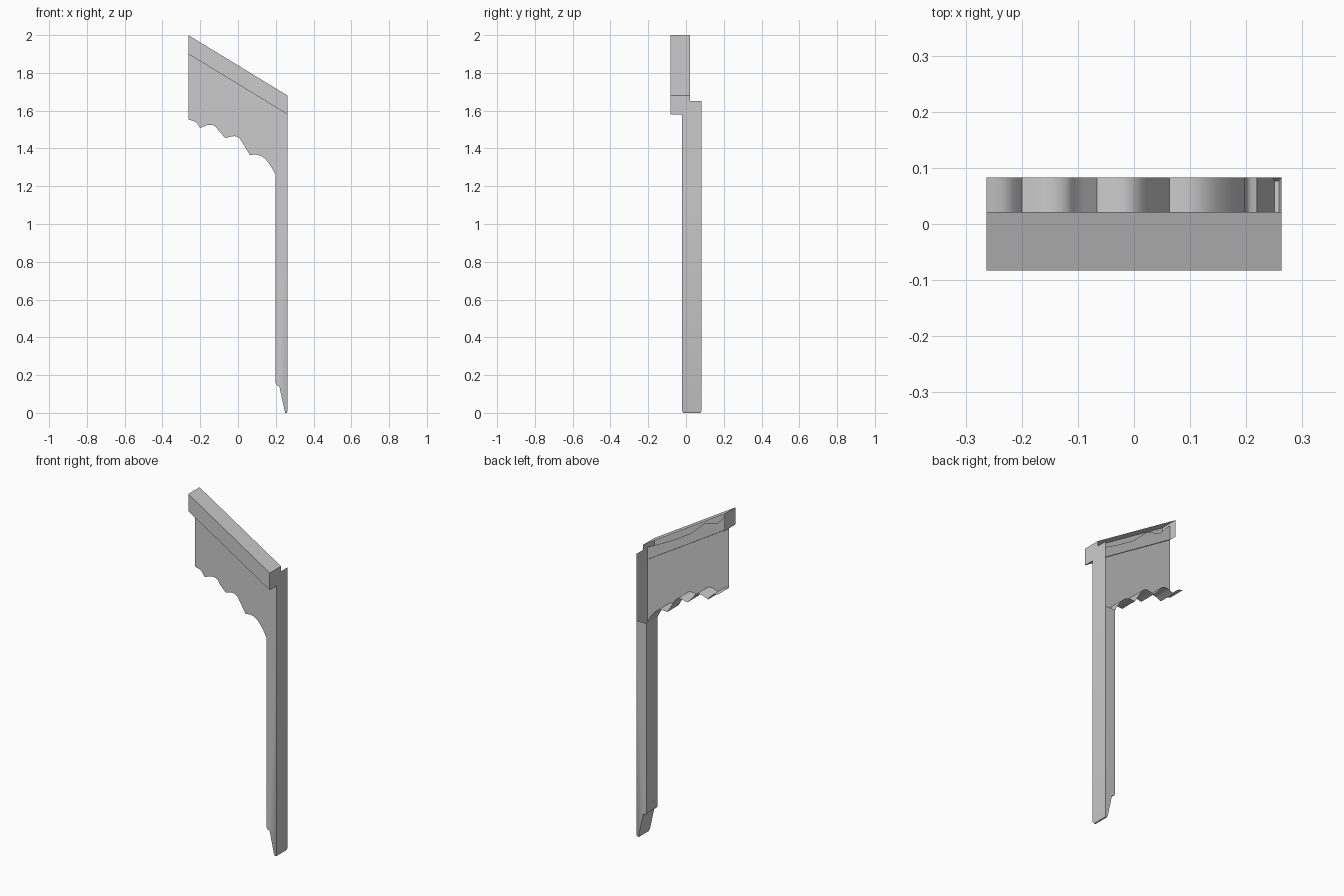
import bpy, bmesh, math
from mathutils import Vector

if "Cube" in bpy.data.objects:
    bpy.data.objects.remove(bpy.data.objects["Cube"])

X = 0.263            # half width
SLOPE = -0.61        # fall of the rail


def rail_bottom(x):
    return 1.74 + SLOPE * x


def curve(pts, steps=3):
    """Smooth Catmull-Rom samples through 2D points."""
    p = [Vector(q) for q in pts]
    p = [2 * p[0] - p[1]] + p + [2 * p[-1] - p[-2]]
    out = []
    for i in range(1, len(p) - 2):
        a, b, c, d = p[i - 1:i + 3]
        for s in range(steps):
            t = s / steps
            out.append(tuple(0.5 * (2 * b + (c - a) * t + (2 * a - 5 * b + 4 * c - d) * t * t
                                    + (3 * b - a - 3 * c + d) * t ** 3)))
    return out + [tuple(p[-2])]


def make_object(name, faces):
    """Mesh from 3D polygons, welded, front side facing -y."""
    bm = bmesh.new()
    for f in faces:
        bm.faces.new([bm.verts.new(v) for v in f])
    bmesh.ops.remove_doubles(bm, verts=bm.verts, dist=1e-5)
    bmesh.ops.recalc_face_normals(bm, faces=bm.faces)
    bm.normal_update()
    if min(bm.faces, key=lambda f: f.calc_center_median().y - f.calc_area()).normal.y > 0:
        bmesh.ops.reverse_faces(bm, faces=bm.faces)
    me = bpy.data.meshes.new(name)
    bm.to_mesh(me)
    bm.free()
    ob = bpy.data.objects.new(name, me)
    bpy.context.collection.objects.link(ob)
    return ob


def at(pts, y):
    return [(x, y, z) for x, z in pts]


def strip(pts, y0, y1):
    return [[(a[0], y0, a[1]), (b[0], y0, b[1]), (b[0], y1, b[1]), (a[0], y1, a[1])]
            for a, b in zip(pts, pts[1:])]


# sloping rail: hollow moulding, open at the back
y0, y1 = -0.083, 0.021
bl, br = (-X, rail_bottom(-X)), (X, rail_bottom(X))
tl, tr = (-X, 2.0), (X, br[1] + 0.1)
make_object("sloping_rail", [at([bl, br, tr, tl], y0)]
            + strip([br, tr, tl, bl], y0, y1)
            + strip([bl, br], y0, -0.012))

# scalloped lower edge, one curve per arch
arches = [
    [(-X, 1.553), (-0.225, 1.54), (-0.2, 1.508)],
    [(-0.2, 1.508), (-0.155, 1.525), (-0.12, 1.517), (-0.1, 1.49), (-0.066, 1.455)],
    [(-0.066, 1.455), (-0.02, 1.465), (0.008, 1.453), (0.03, 1.42), (0.063, 1.365)],
    [(0.063, 1.365), (0.1, 1.367), (0.135, 1.352), (0.17, 1.312), (0.198, 1.262)],
]
edge = []
for arch in arches:
    edge += curve(arch)[:-1]
edge.append(arches[-1][-1])

# inner side of the leg down to its cut foot
foot = curve([(0.198, 0.165), (0.203, 0.148), (0.219, 0.14)]) + [(0.247, 0.012)]
leg = [edge[-1]] + foot

# hidden uneven top edge of the board, inside the rail
top = [(X, 1.65)] + [(x, rail_bottom(x) + h) for x, h in
                     [(0.1, 0.055), (-0.015, 0.055), (-0.11, 0.085), (-0.19, 0.055),
                      (-0.24, 0.08), (-X, 0.085)]]

# board and leg: front sheet, scalloped underside, leg sides and leg back
y0, y1 = -0.021, 0.083
heel = (X, 0.012)
knee = (X, edge[-1][1])
faces = [at(edge + foot + [heel, knee] + top, y0)]
faces += strip(edge + foot, y0, y1)
faces += strip([heel, knee, top[0]], y0, y1)
faces.append(at(leg + [heel, knee], y1))

# small bevelled tip
ring = [(0.247, y0, 0.012), (X, y0, 0.012), (X, y1, 0.012), (0.247, y1, 0.012)]
tip = [(0.25, y0 + 0.006, 0), (0.258, y0 + 0.006, 0), (0.258, y1 - 0.006, 0), (0.25, y1 - 0.006, 0)]
for i in range(4):
    j = (i + 1) % 4
    faces.append([ring[i], ring[j], tip[j], tip[i]])
faces.append(tip)

board = make_object("scalloped_board_and_leg", faces)
bpy.ops.object.select_all(action='DESELECT')
board.select_set(True)
bpy.context.view_layer.objects.active = board
bpy.ops.object.shade_smooth_by_angle(angle=math.radians(28))
